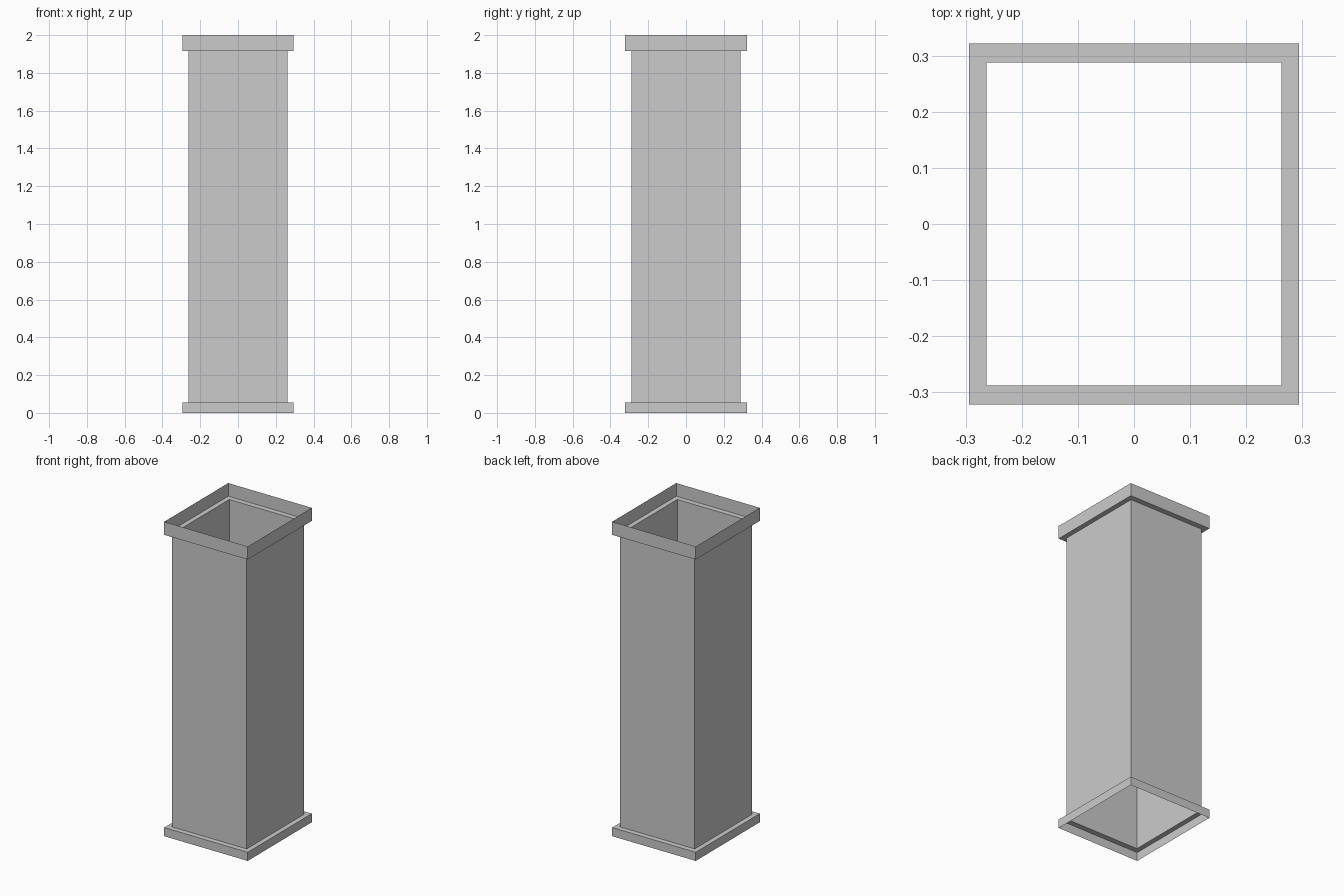
import bpy
import bmesh

if "Cube" in bpy.data.objects:
    bpy.data.objects.remove(bpy.data.objects["Cube"])

SHAFT = (0.263, 0.288)   # half width, half depth of the shaft
FLANGE = (0.294, 0.322)  # half width, half depth of the collars
BASE_TOP, CAP_BOTTOM, TOP = 0.055, 1.917, 2.0


def sheet(name, rings):
    """Open rectangular shell through rings of ((half_x, half_y), z)."""
    bm = bmesh.new()
    loops = [[bm.verts.new((sx * hx, sy * hy, z))
              for sx, sy in ((-1, -1), (1, -1), (1, 1), (-1, 1))]
             for (hx, hy), z in rings]
    for low, high in zip(loops, loops[1:]):
        for i in range(4):
            j = (i + 1) % 4
            bm.faces.new((low[i], low[j], high[j], high[i]))
    mesh = bpy.data.meshes.new(name)
    bm.to_mesh(mesh)
    bm.free()
    obj = bpy.data.objects.new(name, mesh)
    bpy.context.collection.objects.link(obj)
    return obj


# Base collar with its ledge stepping in to the shaft
sheet("base_collar", [(FLANGE, 0), (FLANGE, BASE_TOP), (SHAFT, BASE_TOP)])
# Hollow shaft, open at both ends
sheet("shaft", [(SHAFT, BASE_TOP), (SHAFT, CAP_BOTTOM)])
# Top collar with its ledge stepping out from the shaft
sheet("top_collar", [(SHAFT, CAP_BOTTOM), (FLANGE, CAP_BOTTOM), (FLANGE, TOP)])
